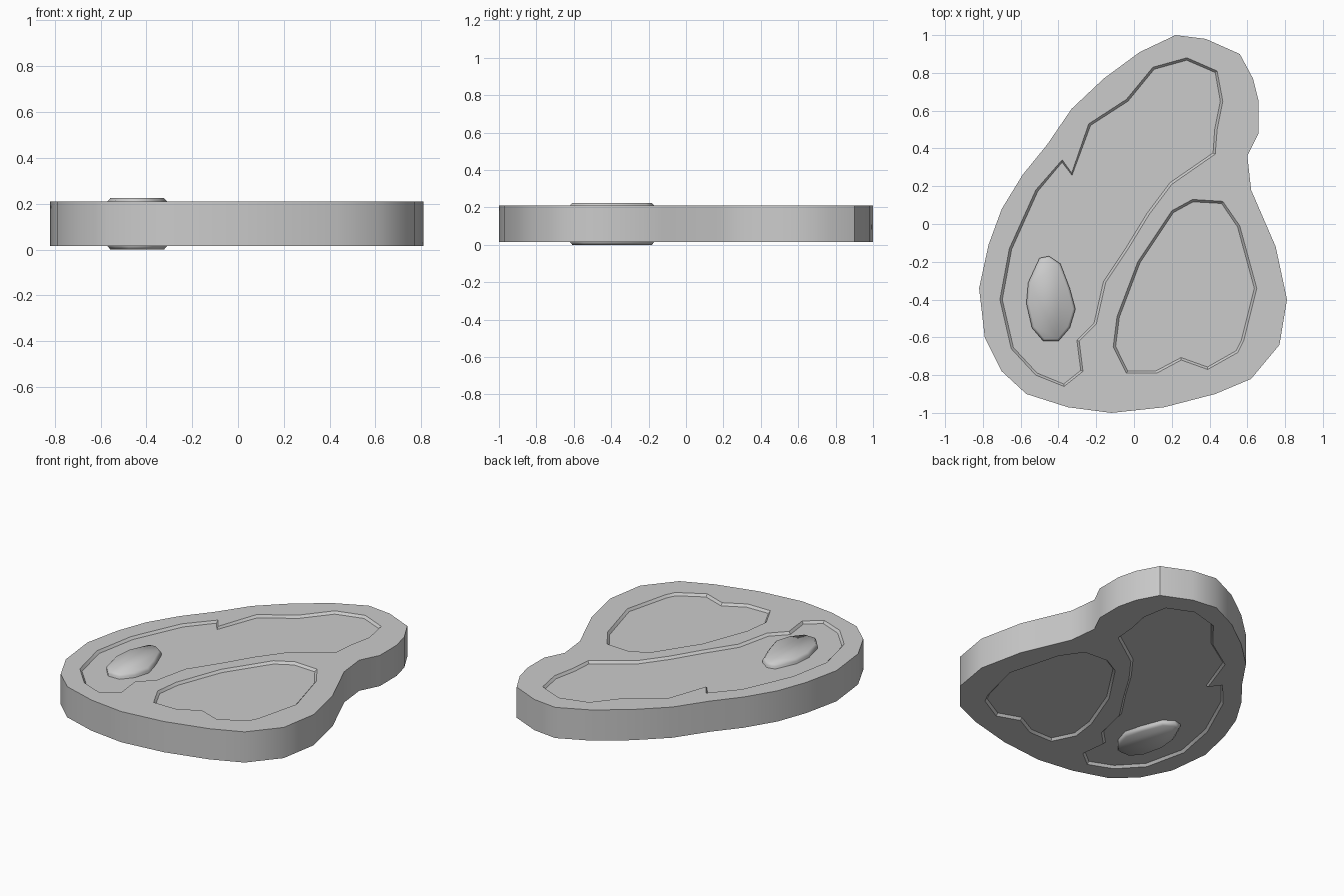
import bpy
import bmesh
import math
from mathutils import Vector

BASE, TOP, HEIGHT = 0.015, 0.21, 0.225
DEPTH, SLOPE = 0.015, 0.013

cube = bpy.data.objects.get("Cube")
if cube:
    bpy.data.objects.remove(cube, do_unlink=True)

grey = bpy.data.materials.new("plain grey")
grey.use_nodes = True
colour = (0.6, 0.6, 0.6, 1)
grey.diffuse_color = colour
grey.node_tree.nodes["Principled BSDF"].inputs["Base Color"].default_value = colour

# Clockwise outlines, as seen from above
slab_outline = [
    (.22, 1), (.38, .98), (.56, .9), (.63, .77), (.66, .65), (.66, .48),
    (.6, .36), (.62, .18), (.75, -.12), (.81, -.4), (.77, -.64), (.62, -.82),
    (.43, -.9), (.16, -.97), (-.12, -1), (-.35, -.97), (-.57, -.9),
    (-.7, -.78), (-.79, -.6), (-.82, -.34), (-.77, -.11), (-.7, .08),
    (-.59, .26), (-.46, .42), (-.33, .61), (-.16, .77), (.03, .91)]
long_outline = [
    (.1, .83), (.28, .88), (.44, .81), (.47, .65), (.44, .5), (.43, .37),
    (.2, .21), (.08, .05), (-.03, -.13), (-.15, -.31), (-.2, -.53),
    (-.29, -.62), (-.27, -.78), (-.37, -.86), (-.52, -.8), (-.65, -.66),
    (-.71, -.4), (-.66, -.13), (-.52, .18), (-.38, .34), (-.33, .27),
    (-.24, .53), (-.04, .66)]
round_outline = [
    (.2, .07), (.31, .13), (.47, .12), (.56, -.01), (.65, -.34), (.58, -.62),
    (.55, -.68), (.39, -.77), (.25, -.72), (.12, -.79), (-.04, -.79),
    (-.11, -.65), (-.09, -.49), (.02, -.2)]
bone_outline = [
    (-.5, -.18), (-.45, -.17), (-.39, -.21), (-.34, -.34), (-.31, -.45),
    (-.34, -.55), (-.4, -.62), (-.48, -.62), (-.54, -.55), (-.57, -.42),
    (-.56, -.31)]


def inset(points, distance):
    """Move every corner of a clockwise outline inwards."""
    result = []
    for i, point in enumerate(points):
        here = Vector(point)
        before = (here - Vector(points[i - 1])).normalized()
        after = (Vector(points[(i + 1) % len(points)]) - here).normalized()
        along = (before + after).normalized()
        result.append(here + Vector((along.y, -along.x)) * distance)
    return result


def loft(name, points, rings):
    """Closed solid through copies of an outline at (height, inset) rings."""
    bm = bmesh.new()
    loops = [[bm.verts.new((p.x, p.y, z)) for p in inset(points, d)]
             for z, d in rings]
    count = len(points)
    for low, high in zip(loops, loops[1:]):
        for i in range(count):
            j = (i + 1) % count
            bm.faces.new((low[i], low[j], high[j], high[i]))
    bm.faces.new(loops[0])
    bm.faces.new(loops[-1])
    bmesh.ops.recalc_face_normals(bm, faces=bm.faces)
    mesh = bpy.data.meshes.new(name)
    bm.to_mesh(mesh)
    bm.free()
    mesh.materials.append(grey)
    obj = bpy.data.objects.new(name, mesh)
    bpy.context.collection.objects.link(obj)
    return obj


def activate(obj):
    bpy.ops.object.select_all(action="DESELECT")
    obj.select_set(True)
    bpy.context.view_layer.objects.active = obj


# Thick slab
slab = loft("slab", slab_outline, [(BASE, 0), (TOP, 0)])

# Shallow sloped recesses, the same on both faces
for label, outline in (("long", long_outline), ("round", round_outline)):
    upper = [(TOP - DEPTH, SLOPE), (TOP, 0), (TOP + DEPTH, -SLOPE)]
    lower = [(HEIGHT - z, d) for z, d in upper]
    for side, rings in (("top", upper), ("bottom", lower)):
        cutter = loft(f"{label}_{side}_cutter", outline, rings)
        cutter.hide_render = True
        activate(slab)
        cut = slab.modifiers.new("recess", "BOOLEAN")
        cut.operation = "DIFFERENCE"
        cut.solver = "EXACT"
        cut.object = cutter
        bpy.ops.object.modifier_apply(modifier=cut.name)
        bpy.data.objects.remove(cutter, do_unlink=True)

activate(slab)
bpy.ops.object.shade_smooth_by_angle(angle=math.radians(35))

# Bone running through the slab, standing proud on both faces
bone = loft("bone", bone_outline,
            [(0, SLOPE), (BASE, 0), (TOP, 0), (HEIGHT, SLOPE)])
activate(bone)
bpy.ops.object.shade_smooth_by_angle(angle=math.radians(60))
